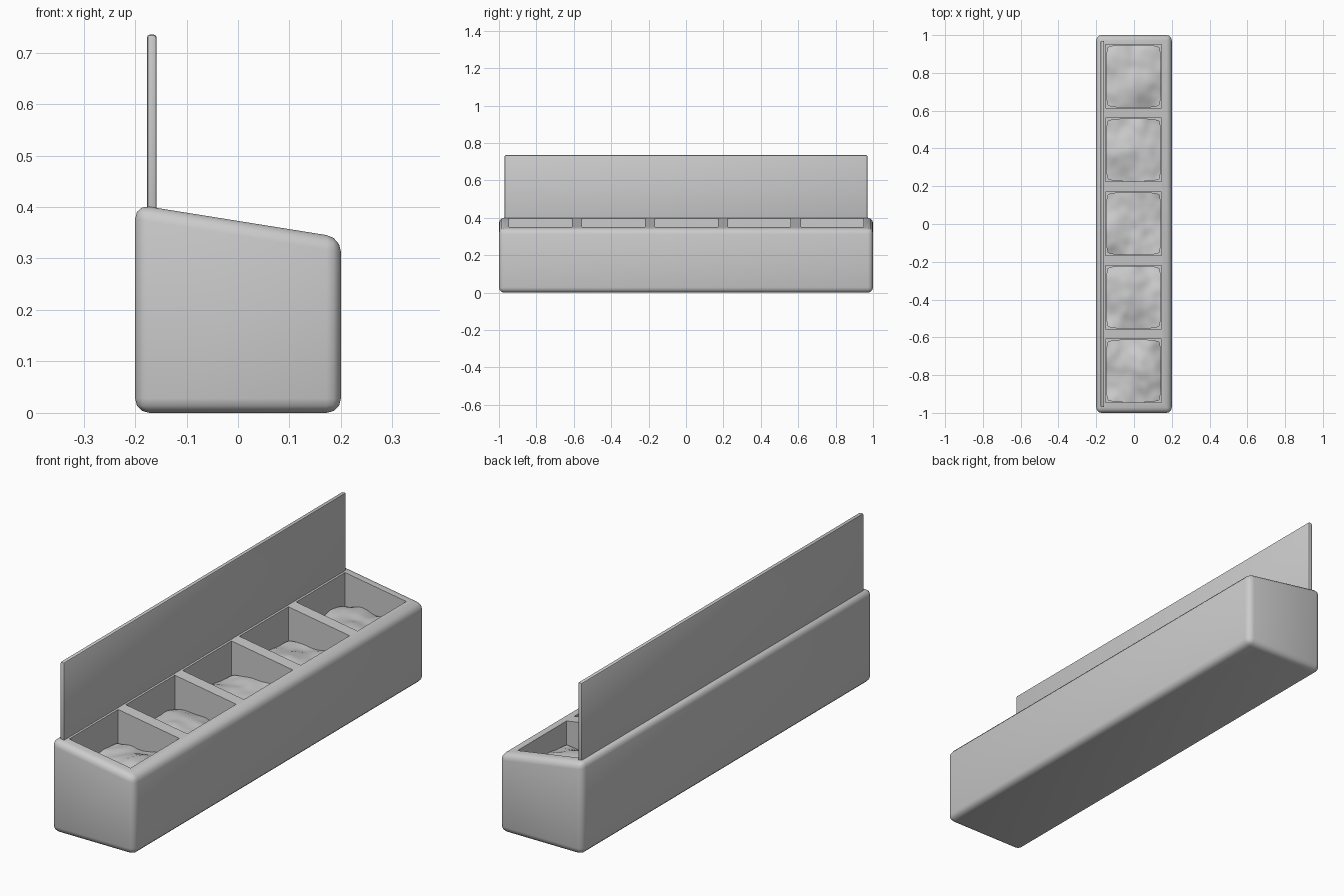
import bpy
import bmesh
from math import pi, cos
from mathutils import Vector, noise

if "Cube" in bpy.data.objects:
    bpy.data.objects.remove(bpy.data.objects["Cube"], do_unlink=True)

grey = bpy.data.materials.new("plain grey")
grey.use_nodes = True
grey.diffuse_color = (0.6, 0.6, 0.6, 1)
grey.node_tree.nodes["Principled BSDF"].inputs["Base Color"].default_value = (0.6, 0.6, 0.6, 1)


def add_object(name, bm):
    bmesh.ops.recalc_face_normals(bm, faces=bm.faces)
    mesh = bpy.data.meshes.new(name)
    bm.to_mesh(mesh)
    bm.free()
    mesh.materials.append(grey)
    obj = bpy.data.objects.new(name, mesh)
    bpy.context.collection.objects.link(obj)
    return obj


def prism(name, profile, y0, y1):
    """Extrude an x-z profile along y."""
    bm = bmesh.new()
    face = bm.faces.new([bm.verts.new((x, y0, z)) for x, z in profile])
    ext = bmesh.ops.extrude_face_region(bm, geom=[face])
    moved = [v for v in ext["geom"] if isinstance(v, bmesh.types.BMVert)]
    bmesh.ops.translate(bm, verts=moved, vec=(0, y1 - y0, 0))
    return add_object(name, bm)


def rect(x0, x1, z0, z1):
    return [(x0, z0), (x1, z0), (x1, z1), (x0, z1)]


def activate(obj):
    bpy.ops.object.select_all(action="DESELECT")
    obj.select_set(True)
    bpy.context.view_layer.objects.active = obj


def round_edges(obj, width, segments):
    activate(obj)
    mod = obj.modifiers.new("rounding", "BEVEL")
    mod.width, mod.segments = width, segments
    bpy.ops.object.modifier_apply(modifier=mod.name)


def smooth(obj, angle=pi / 5):
    activate(obj)
    bpy.ops.object.shade_smooth_by_angle(angle=angle)


# Rounded bin with a sloping top
bin_body = prism("bin_body", [(-0.2, 0), (0.2, 0), (0.2, 0.341), (-0.2, 0.405)], -1, 1)
round_edges(bin_body, 0.028, 3)

# Five compartments cut into the bin
centres = [0.002 + 0.39 * i for i in range(-2, 3)]
for cy in centres:
    cutter = prism("compartment_cutter", rect(-0.15, 0.145, 0.1, 0.6), cy - 0.168, cy + 0.168)
    activate(bin_body)
    cut = bin_body.modifiers.new("compartment", "BOOLEAN")
    cut.operation, cut.solver, cut.object = "DIFFERENCE", "EXACT", cutter
    bpy.ops.object.modifier_apply(modifier=cut.name)
    bpy.data.objects.remove(cutter, do_unlink=True)
smooth(bin_body)

# Upright back panel
panel = prism("back_panel", rect(-0.177, -0.158, 0.35, 0.735), -0.97, 0.97)
round_edges(panel, 0.006, 2)
smooth(panel)


# Crumpled lining in each compartment, with clipped corners and a hanging edge
def lining(index, cy):
    bm = bmesh.new()
    bmesh.ops.create_grid(bm, x_segments=20, y_segments=20, size=1)
    for v in bm.verts:
        u, w = v.co.x, v.co.y
        corner = 1 - 0.07 * (u * w) ** 4
        seed = Vector((u * 0.9, w * 0.9, index * 7.3))
        ripple = 0.03 * noise.noise(seed) + 0.008 * noise.noise(seed * 3)
        dome = 0.025 * cos(u * pi / 2) * cos(w * pi / 2)
        v.co = (-0.0025 + u * corner * 0.146, cy + w * corner * 0.166, 0.255 + dome + ripple)
    rim = [e for e in bm.edges if e.is_boundary]
    ext = bmesh.ops.extrude_edge_only(bm, edges=rim)
    for v in ext["geom"]:
        if isinstance(v, bmesh.types.BMVert):
            v.co.z = 0.1
    obj = add_object(f"lining_{index + 1}", bm)
    smooth(obj, pi / 4)


for i, cy in enumerate(centres):
    lining(i, cy)
